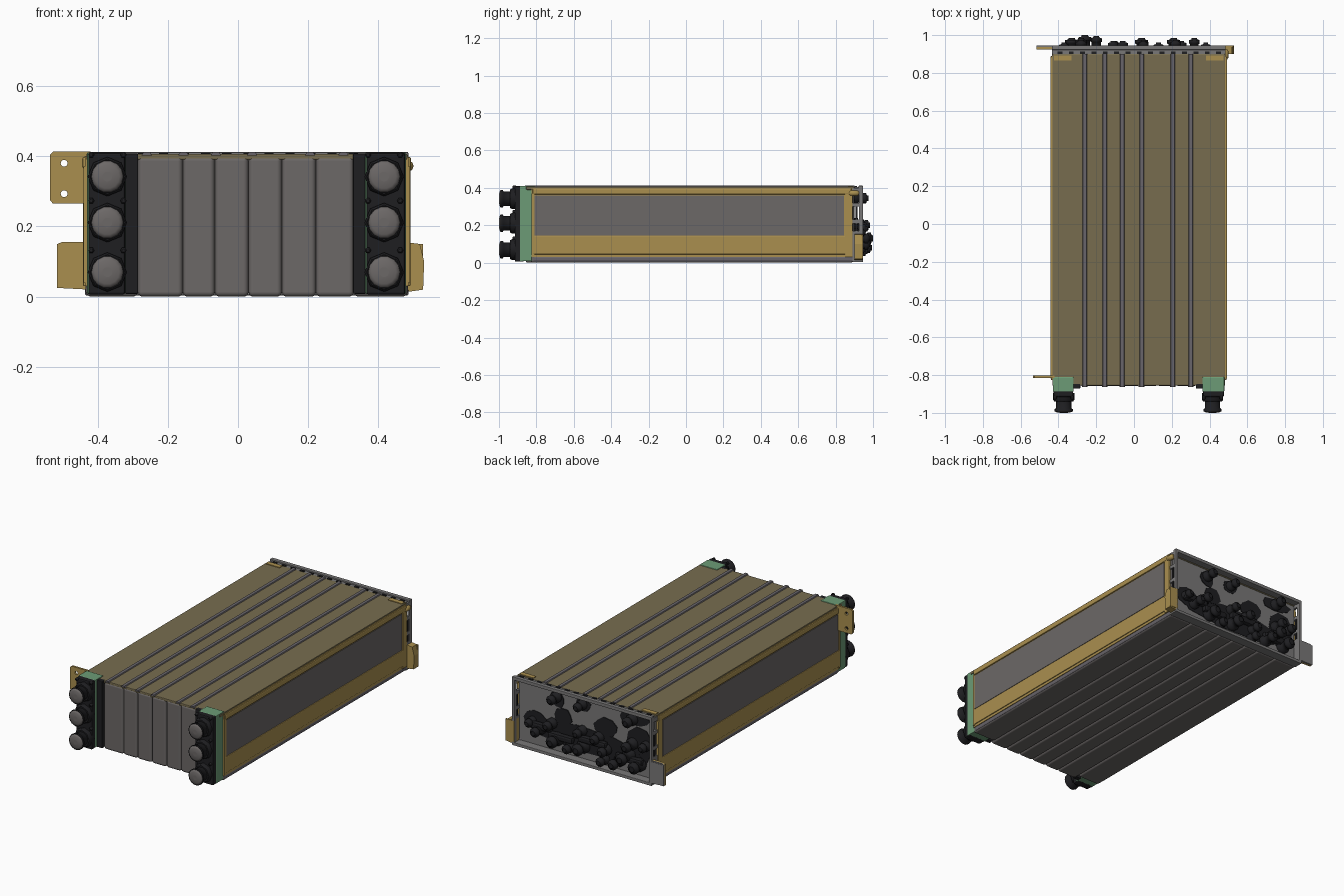
import bpy, bmesh, math, random
from mathutils import Matrix

if "Cube" in bpy.data.objects:
    bpy.data.objects.remove(bpy.data.objects["Cube"])
random.seed(4)


def mat(name, r, g, b):
    m = bpy.data.materials.new(name)
    m.diffuse_color = (r, g, b, 1)
    m.use_nodes = True
    m.node_tree.nodes["Principled BSDF"].inputs["Base Color"].default_value = m.diffuse_color
    return m


GOLD = mat("gold foil", .40, .275, .078)
OLIVE = mat("olive blanket", .185, .152, .078)
GREY = mat("warm grey fabric", .150, .138, .135)
SEAM = mat("seam grey", .140, .130, .145)
METAL = mat("frame grey", .19, .185, .185)
GREEN = mat("pale green", .15, .33, .18)
BLACK = mat("black", .013, .013, .015)
CX, LX, RX = .025, -.432, .482       # body centre, left and right faces


def finish(name, bm, m, bevel=0, seg=2):
    me = bpy.data.meshes.new(name)
    bmesh.ops.recalc_face_normals(bm, faces=bm.faces)
    bm.to_mesh(me)
    bm.free()
    ob = bpy.data.objects.new(name, me)
    bpy.context.collection.objects.link(ob)
    me.materials.append(m)
    if bevel:
        b = ob.modifiers.new("bevel", 'BEVEL')
        b.width, b.segments = bevel, seg
    return ob


def box(name, x0, x1, y0, y1, z0, z1, m, bevel=0, seg=2):
    bm = bmesh.new()
    bmesh.ops.create_cube(bm, size=1, matrix=Matrix.Translation(
        ((x0 + x1) / 2, (y0 + y1) / 2, (z0 + z1) / 2)) @ Matrix.Diagonal((x1 - x0, y1 - y0, z1 - z0, 1)))
    return finish(name, bm, m, bevel, seg)


def lathe(name, x, z, prof, m, n=14):
    """Turned part along y from (radius, y) pairs."""
    bm = bmesh.new()
    rings = [[bm.verts.new((x + r * math.cos(2 * math.pi * i / n), y, z + r * math.sin(2 * math.pi * i / n)))
              for i in range(n)] for r, y in prof]
    for a, b in zip(rings, rings[1:]):
        for i in range(n):
            f = bm.faces.new((a[i], a[(i + 1) % n], b[(i + 1) % n], b[i]))
            f.smooth = True
    bm.faces.new(rings[0])
    bm.faces.new(rings[-1])
    for e in bm.edges:
        if len(e.link_faces) == 2 and e.calc_face_angle(0) > .7:
            e.smooth = False
    return finish(name, bm, m)


def prism(name, pts, y0, y1, m):
    """x-z outline extruded along y."""
    bm = bmesh.new()
    f = bm.faces.new([bm.verts.new((x, y0, z)) for x, z in pts])
    r = bmesh.ops.extrude_face_region(bm, geom=[f])
    bmesh.ops.translate(bm, vec=(0, y1 - y0, 0),
                        verts=[v for v in r['geom'] if isinstance(v, bmesh.types.BMVert)])
    return finish(name, bm, m)


# padded cells running the whole length (front pillows and quilted underside)
edges = [LX, -.285, -.157, -.066, .03, .125, .222, .33, RX]
for i, (a, b) in enumerate(zip(edges, edges[1:])):
    end = i in (0, 7)
    c = box("padded_cell", a, b, -.83 if end else -.858, .895, 0, .40, GREY, .014, 3)
    for p in c.data.polygons:
        p.use_smooth = True
    c.modifiers["bevel"].harden_normals = True
box("front_backing", -.29, .335, -.845, -.8, .012, .405, GREY)

# top blanket with raised seams
box("top_blanket", LX, RX, -.855, .90, .39, .407, OLIVE, .004)
for x in (-.26, -.155, -.063, .04, .205, .30):
    prism("top_seam", [(x - .015, .402), (x - .009, .412), (x + .009, .412), (x + .015, .402)], -.862, .90, SEAM)

# gold side covers with grey window panels
for s, xf in ((-1, LX), (1, RX)):
    def side(name, d0, d1, y0, y1, z0, z1, m, bev=0):
        a, b = sorted((xf + s * d0, xf + s * d1))
        return box(name, a, b, y0, y1, z0, z1, m, bev)
    side("side_cover", -.01, .004, -.825, .89, .03, .40, GOLD)
    side("side_panel", 0, .007, -.815, .845, .145, .36, GREY)
    side("side_top_lip", -.012, .011, -.82, .885, .365, .398, GOLD, .006)
    side("side_lower_band", 0, .009, -.82, .885, .045, .143, GOLD, .004)
    side("side_rear_strip", 0, .009, .85, .89, .03, .37, GOLD, .003)
    side("side_front_strip", 0, .008, -.825, -.81, .04, .37, GOLD)
    side("bottom_rail", -.03, .002, -.82, .90, .004, .035, SEAM, .01)
    # corner patches on the top
    a, b = sorted((xf - s * .008, xf - s * .10))
    box("top_corner_patch", a, b, .865, .893, .40, .411, GOLD)

# front connector columns, green insulators behind
for x0, x1, xc in ((-.43, -.32, -.372), (.362, .478, .416)):
    box("green_insulator", x0, x1, -.888, -.81, .008, .411, GREEN, .004)
    box("connector_column", x0 + .004, x1 - .002, -.915, -.868, .006, .41, BLACK, .006)
    inner = (x1 - .002, x1 + .036) if xc < 0 else (x0 - .034, x0 + .002)
    box("column_flange", *inner, -.872, -.845, .008, .408, BLACK, .004)
    for z in (.342, .211, .07):
        lathe("connector_collar", xc, z, [(.056, -.895), (.056, -.93), (.05, -.94)], BLACK, 8)
        lathe("connector_barrel", xc, z, [(.040, -.93), (.040, -.975), (.048, -.98), (.048, -.992)], BLACK)
        lathe("connector_cap", xc, z, [(.046, -.985), (.045, -.993), (.034, -.998), (.014, -1.0)], GREY)
        for dx in (-.046, .046):
            lathe("column_bolt", xc + dx, z + .062, [(.009, -.91), (.009, -.925), (.005, -.928)], BLACK, 6)

# front mounting tab with two holes
tab = prism("front_mount_tab", [(-.42, .265), (-.527, .265), (-.535, .275), (-.535, .405), (-.527, .413), (-.42, .413)],
            -.815, -.803, GOLD)
for z in (.38, .293):
    h = lathe("tab_hole_cutter", -.495, z, [(.010, -.85), (.010, -.77)], BLACK, 10)
    h.hide_render = True
    h.hide_viewport = True
    bo = tab.modifiers.new("hole", 'BOOLEAN')
    bo.operation, bo.object = 'DIFFERENCE', h
lathe("side_knob", .484, .372, [(.008, .87), (.016, .88), (.016, .915), (.008, .925)], GOLD, 10)

# rear lower mounting tabs: gold in front, grey behind on the left
left = [(-.42, .02), (-.515, .025), (-.515, .15), (-.50, .156), (-.42, .156)]
prism("rear_left_tab", left, .925, .938, GOLD)
prism("rear_left_tab_back", left, .938, .944, METAL)
prism("rear_right_tab", [(.47, .012), (.527, .02), (.53, .10), (.518, .15), (.47, .156)], .90, .944, GOLD)
for x0, x1 in ((-.515, -.42), (.47, .527)):
    box("rear_ear_plate", x0, x1, .938, .946, .025, .15, METAL if x0 < 0 else GOLD)

# open rear frame
box("rear_bulkhead", LX + .01, RX - .01, .885, .897, .01, .402, METAL)
box("frame_top", LX - .003, RX + .003, .922, .946, .392, .412, METAL, .003)
box("frame_top_web", LX + .01, RX - .01, .893, .925, .396, .404, METAL)
box("frame_bottom", LX - .003, RX + .003, .89, .946, .004, .022, METAL, .003)
for x0, x1 in ((LX - .003, LX + .013), (RX - .013, RX + .003)):
    box("frame_post", x0, x1, .924, .946, .01, .41, METAL, .003)
    for z0, z1 in ((.02, .17), (.21, .23), (.30, .32), (.375, .40)):
        box("frame_side_bracket", x0 + .001, x1 - .001, .89, .928, z0, z1, METAL)
    box("frame_black_strip", x0 + .003, x1 - .003, .905, .918, .17, .31, BLACK)
for i in range(15):
    x = LX + .04 + i * .06
    box("frame_clip", x - .013, x + .013, .90, .914, .398, .409, BLACK)

# dark recesses on the rear bulkhead
for x, z, w, h in ((.02, .14, .40, .075), (.36, .17, .08, .06), (-.32, .19, .09, .11), (-.10, .25, .08, .05),
                   (.22, .33, .05, .05), (.05, .34, .05, .04), (-.29, .345, .10, .04), (.18, .24, .06, .05)):
    n = 9
    pts = []
    for i in range(n):
        a, k = 2 * math.pi * i / n, random.uniform(.85, 1.15)
        pts.append((max(-.41, min(.46, x + w * k * math.cos(a))), max(.02, min(.39, z + h * k * math.sin(a)))))
    prism("dark_recess", pts, .895, .899 + random.random() * .003, BLACK)

# rear plugs: x, z, radius, tip y
plugs = [(-.33, .09, .034, .985), (-.26, .13, .034, 1.0), (-.20, .08, .03, .995), (-.28, .20, .03, .985),
         (-.11, .12, .028, .97), (-.06, .18, .028, .97), (.04, .10, .034, .985), (.05, .19, .026, .975),
         (.13, .07, .026, .96), (.21, .10, .034, .985), (.25, .18, .028, .97), (.32, .13, .028, .985),
         (.38, .16, .024, .96), (.22, .345, .028, .975), (.05, .345, .026, .97), (-.28, .345, .03, .975),
         (-.10, .06, .026, .97), (-.37, .21, .026, .96)]
for x, z, r, y in plugs:
    lathe("rear_plug", x, z, [(r * 1.15, .895), (r * 1.15, .918), (r * .8, .922), (r * .8, y - .032),
                              (r, y - .03), (r, y - .012), (r * .55, y - .008), (r * .5, y)], BLACK, 10)
# short cable stubs joining the plugs
for x0, x1, z in ((-.36, -.18, .11), (-.12, .06, .15), (.10, .26, .12), (.24, .40, .15)):
    box("cable_bundle", x0, x1, .90, .935, z - .02, z + .02, BLACK, .012)
